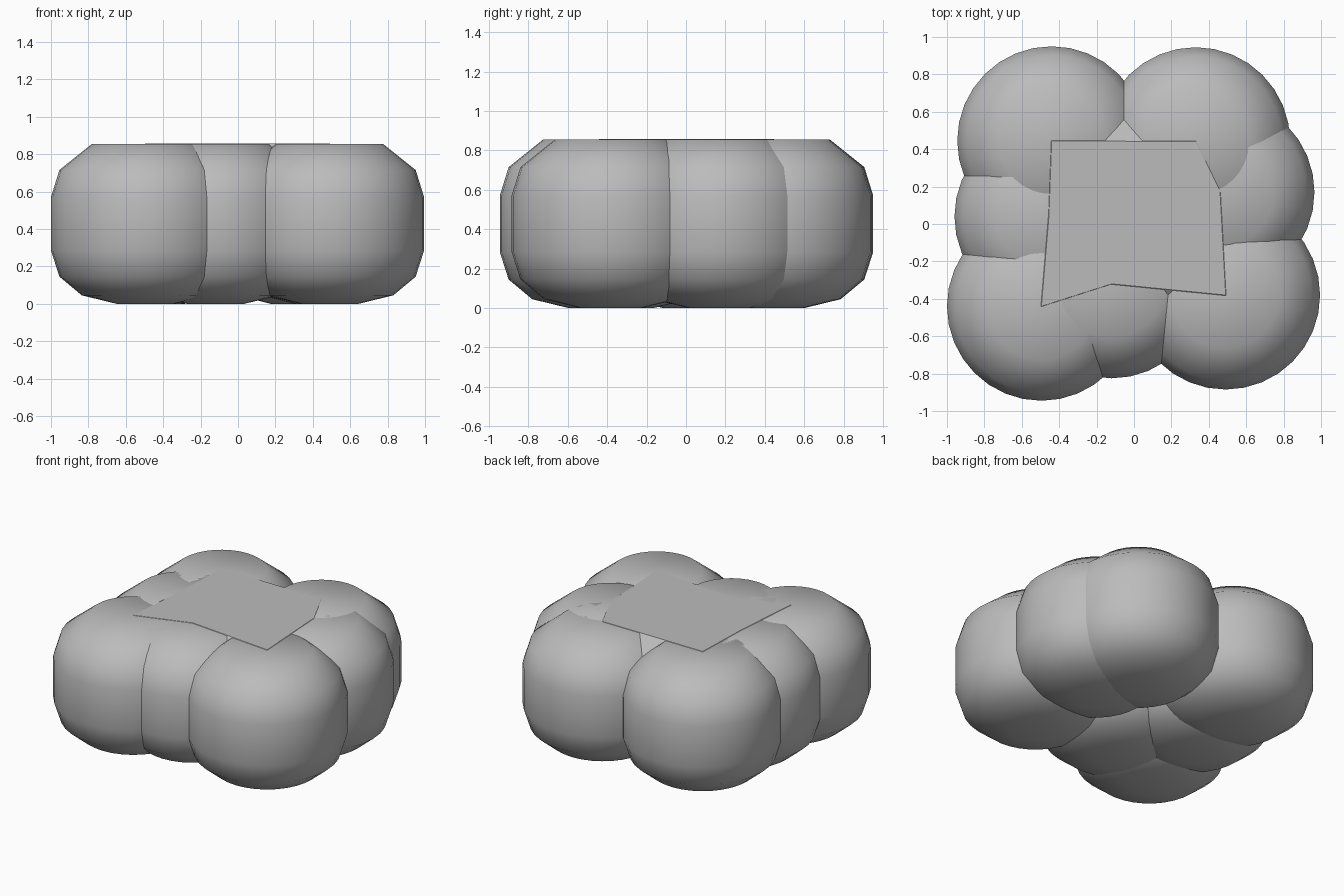
import bpy
import bmesh
from math import tau
from mathutils import Vector

default = bpy.data.objects.get("Cube")
if default:
    bpy.data.objects.remove(default)

# Single grey material
grey = bpy.data.materials.new("mid_grey")
grey.use_nodes = True
color = (0.5, 0.5, 0.5, 1)
grey.diffuse_color = color
grey.node_tree.nodes["Principled BSDF"].inputs["Base Color"].default_value = color

# Puff centres, clockwise around the cloud
PUFFS = {
    "back_right_puff": (-0.44, 0.445),
    "back_left_puff": (0.33, 0.44),
    "left_puff": (0.46, 0.17),
    "front_left_puff": (0.49, -0.38),
    "front_puff": (-0.12, -0.32),
    "front_right_puff": (-0.495, -0.44),
    "right_puff": (-0.455, 0.04),
}
# Half profile of a puff: radius, height
PROFILE = [(0, 0), (0.155, 0), (0.34, 0.045), (0.46, 0.145), (0.505, 0.285),
           (0.505, 0.57), (0.46, 0.715), (0.285, 0.855), (0, 0.855)]
SEGMENTS = 32


def finish(name, bm, location=(0, 0, 0)):
    bmesh.ops.recalc_face_normals(bm, faces=bm.faces[:])
    mesh = bpy.data.meshes.new(name)
    bm.to_mesh(mesh)
    bm.free()
    mesh.materials.append(grey)
    obj = bpy.data.objects.new(name, mesh)
    obj.location = location
    bpy.context.collection.objects.link(obj)
    return obj


def make_puff(name, x, y):
    bm = bmesh.new()
    verts = [bm.verts.new((r, 0, z)) for r, z in PROFILE]
    edges = [bm.edges.new(pair) for pair in zip(verts, verts[1:])]
    bmesh.ops.spin(bm, geom=verts + edges, cent=(0, 0, 0), axis=(0, 0, 1),
                   angle=tau, steps=SEGMENTS)
    bmesh.ops.remove_doubles(bm, verts=bm.verts[:], dist=0.0005)
    for face in bm.faces:
        face.smooth = True
    return finish(name, bm, (x, y, 0))


def make_core():
    # Flat top joining the puffs, with a skirt sloping into the notches
    bm = bmesh.new()
    centres = [Vector((x, y, 0)) for x, y in PUFFS.values()]
    rings = []
    for offset, z in ((0, 0.857), (0.19, 0.735), (0, 0.4)):
        rings.append([bm.verts.new(c + c.normalized() * offset + Vector((0, 0, z)))
                      for c in centres])
    bm.faces.new(rings[0])
    bm.faces.new(rings[-1])
    count = len(centres)
    for upper, lower in zip(rings, rings[1:]):
        for i in range(count):
            j = (i + 1) % count
            bm.faces.new((upper[i], upper[j], lower[j], lower[i]))
    return finish("core", bm)


for puff_name, (px, py) in PUFFS.items():
    make_puff(puff_name, px, py)
make_core()
